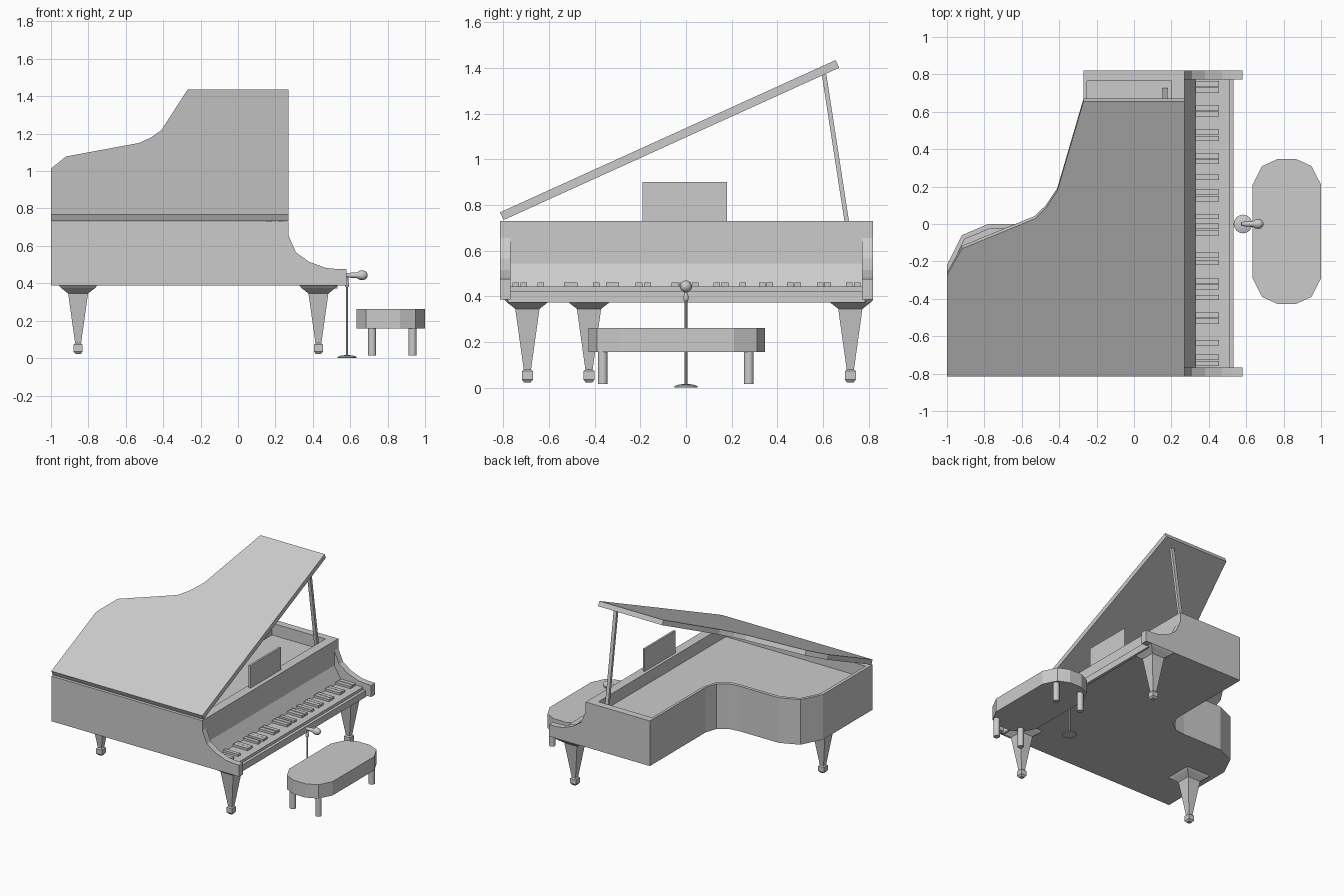
import bpy, bmesh, math
from mathutils import Vector

if "Cube" in bpy.data.objects:
    bpy.data.objects.remove(bpy.data.objects["Cube"])

grey = bpy.data.materials.new("plain grey")
grey.diffuse_color = (0.6, 0.6, 0.6, 1)
grey.use_nodes = True
grey.node_tree.nodes["Principled BSDF"].inputs["Base Color"].default_value = grey.diffuse_color


def finish(name, bm, smooth=False):
    bmesh.ops.recalc_face_normals(bm, faces=bm.faces)
    me = bpy.data.meshes.new(name)
    bm.to_mesh(me)
    bm.free()
    me.materials.append(grey)
    ob = bpy.data.objects.new(name, me)
    bpy.context.collection.objects.link(ob)
    if smooth:
        bpy.context.view_layer.objects.active = ob
        ob.select_set(True)
        bpy.ops.object.shade_smooth_by_angle(angle=math.radians(40))
        ob.select_set(False)
    return ob


def loft(name, rings, smooth=False):
    """Skin a list of equally long point rings and cap both ends."""
    bm = bmesh.new()
    rows = [[bm.verts.new(p) for p in r] for r in rings]
    n = len(rows[0])
    for a, b in zip(rows, rows[1:]):
        for i in range(n):
            bm.faces.new((a[i], a[(i + 1) % n], b[(i + 1) % n], b[i]))
    bm.faces.new(rows[0][::-1])
    bm.faces.new(rows[-1])
    return finish(name, bm, smooth)


def prism_z(name, pts, z0, z1):
    return loft(name, [[(x, y, z) for x, y in pts] for z in (z0, z1)])


def prism_y(name, pts, y0, y1):
    return loft(name, [[(x, y, z) for x, z in pts] for y in (y0, y1)])


def box(name, x0, x1, y0, y1, z0, z1):
    return prism_z(name, [(x0, y0), (x1, y0), (x1, y1), (x0, y1)], z0, z1)


def lathe(name, start, axis, profile, n=12):
    """Round part: profile holds (distance along axis, radius)."""
    axis = Vector(axis).normalized()
    u = axis.orthogonal().normalized()
    v = axis.cross(u)
    rings = []
    for d, r in profile:
        c = Vector(start) + axis * d
        rings.append([c + r * (u * math.cos(t) + v * math.sin(t))
                      for t in (2 * math.pi * i / n for i in range(n))])
    return loft(name, rings, True)


# Case: hollow body with a rim around a recessed soundboard
outer = [(-1, -.815), (.27, -.815), (.27, .82), (-.27, .82), (-.27, .15), (-.30, .06),
         (-.37, .01), (-.45, 0), (-.78, 0), (-.92, -.06), (-1, -.22)]
inner = [(-.975, -.765), (.2, -.765), (.2, .765), (-.25, .765), (-.25, .15), (-.28, .05),
         (-.36, -.015), (-.45, -.025), (-.77, -.025), (-.905, -.08), (-.975, -.22)]
loft("case", [[(x, y, z) for x, y in pts]
              for pts, z in ((outer, .387), (outer, .73), (inner, .73), (inner, .64))])

# Raised lid, hinged on the straight side
lid_outline = [(-1, 0), (.27, 0), (.27, 1.615), (-.27, 1.615), (-.41, 1.09), (-.47, .99),
               (-.53, .925), (-.92, .75), (-1, .594)]
lid = prism_z("lid", lid_outline, -.037, 0)
lid.location = (0, -.815, .768)
lid.rotation_euler = (math.radians(24.4), 0, 0)

# Lid prop
loft("lid_prop", [[(x, y + d, z) for x, d in ((.152, -.01), (.178, -.01), (.178, .01), (.152, .01))]
                  for y, z in ((.718, .64), (.605, 1.372))])

# Music desk
prism_y("music_desk", [(.222, .73), (.237, .73), (.237, .90), (.222, .90)], -.19, .18)

# Cheeks at both ends of the keyboard
cheek = [(.27, .387), (.58, .387), (.58, .475), (.52, .477), (.47, .482), (.38, .515),
         (.31, .565), (.27, .655)]
prism_y("cheek_left", cheek, -.815, -.768)
prism_y("cheek_right", cheek, .772, .82)

# Keyboard with sloped fallboard, black keys and front rail
prism_y("keyboard", [(.27, .387), (.27, .545), (.33, .443), (.51, .443), (.51, .387)], -.768, .772)
box("key_rail", .51, .532, -.78, .785, .373, .423)
key_centres = [.75, .715, .62, .588, .49, .457, .366, .334, .249, .171, .134, .04, -.013, -.048,
               -.168, -.206, -.307, -.337, -.393, -.489, -.519, -.636, -.711, -.746]
for y in key_centres:
    box("black_key", .33, .455, y - .0145, y + .0145, .44, .46)

# Tapered square legs with small block feet
leg_profile = [(.387, .102), (.374, .09), (.345, .053), (.08, .016), (.072, .024),
               (.035, .024), (.022, .014)]
for x, y in ((.43, -.695), (.43, .72), (-.855, -.425)):
    loft("leg", [[(x + sx * r, y + sy * r, z) for sx, sy in ((-1, -1), (1, -1), (1, 1), (-1, 1))]
                 for z, r in leg_profile])

# Bench: rounded cushion block on four round legs
half = [(.183, .25), (.132, .35), (.05, .387)]
quarter = half + [(-x, y) for x, y in half[::-1]]
seat = quarter + [(-x, -y) for x, y in quarter]
prism_z("bench_seat", [(.817 + x, -.04 + y) for x, y in seat], .157, .262)
for x in (.717, .933):
    for y in (-.365, .275):
        lathe("bench_leg", (x, y, .015), (0, 0, 1), [(0, .022), (.145, .022)])

# Microphone on a thin stand
lathe("stand_base", (.583, 0, 0), (0, 0, 1), [(0, .05), (.007, .05), (.014, .03), (.016, .008)], 16)
lathe("stand_pole", (.583, 0, .01), (0, 0, 1), [(0, .006), (.38, .006)], 8)
lathe("stand_clip", (.583, 0, .378), (0, 0, 1), [(0, .006), (.008, .012), (.022, .012), (.032, .007), (.06, .007)])
lathe("microphone", (.575, 0, .443), (1, 0, 0),
      [(0, .011), (.06, .016), (.066, .018), (.074, .024), (.09, .0265), (.104, .023),
       (.114, .014), (.118, .004)], 14)
